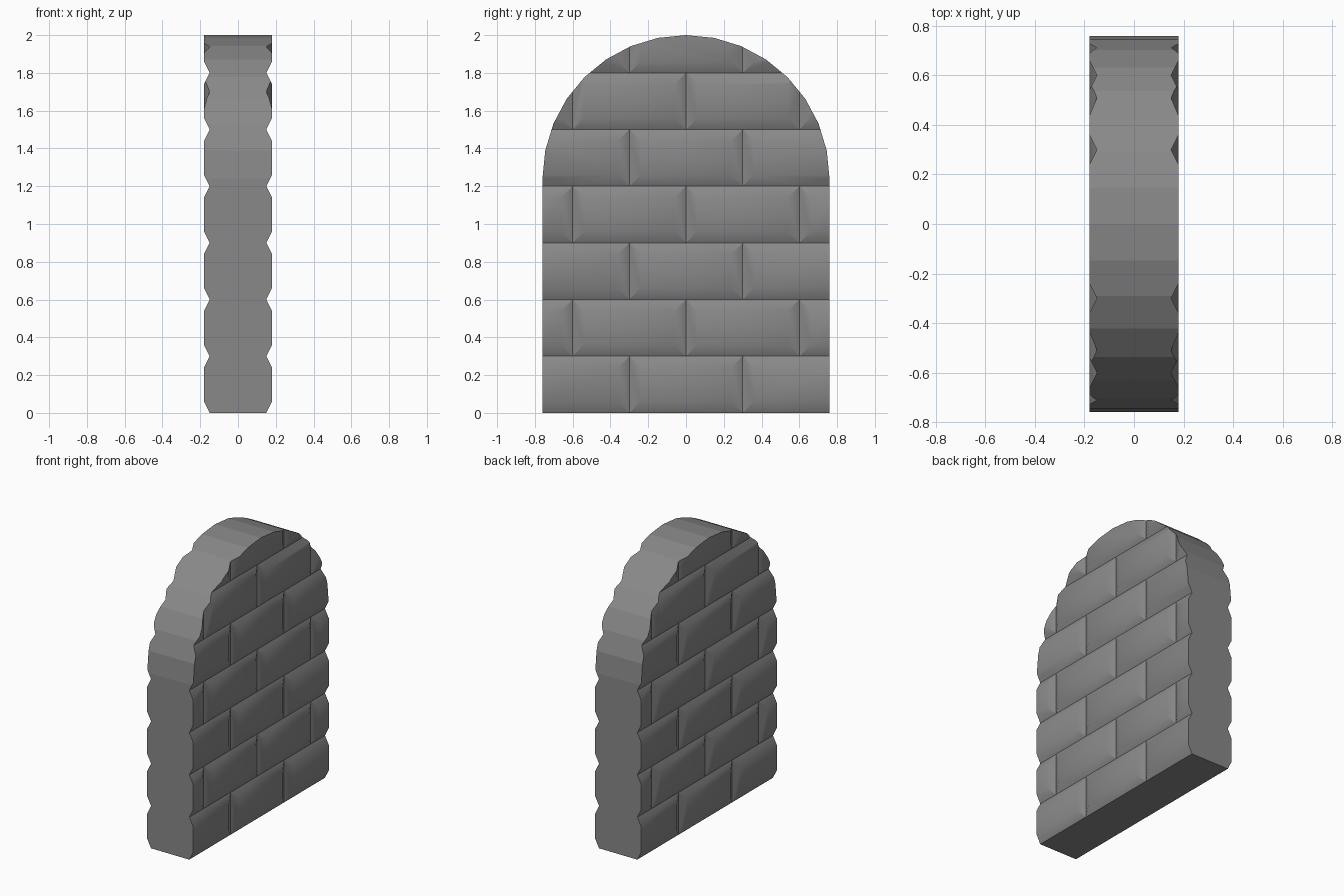
import bpy, bmesh, math

if "Cube" in bpy.data.objects:
    bpy.data.objects.remove(bpy.data.objects["Cube"])

W, SPRING, SEG = 0.76, 1.24, 16        # half width, arch spring height, arch sides
FACE, GROOVE, BEV = 0.18, 0.15, 0.06   # brick face, joint depth, bevel width
BW, BH = 0.6, 0.3                      # brick size


def add_brick(bm, yc, z0):
    """Raised brick face with bevels running down into the mortar joints."""
    y0, y1, z1 = yc - BW / 2, yc + BW / 2, z0 + BH
    v = lambda x, y, z: bm.verts.new((x, y, z))
    a, m0, b = [v(GROOVE, y, z0) for y in (y0, yc, y1)]
    d, m1, c = [v(GROOVE, y, z1) for y in (y0, yc, y1)]
    e, f, g, h = [v(FACE, y, z) for y, z in (
        (y0 + BEV, z0 + BEV), (y1 - BEV, z0 + BEV),
        (y1 - BEV, z1 - BEV), (y0 + BEV, z1 - BEV))]
    for loop in ((e, f, g, h), (a, m0, b, f, e), (b, c, g, f),
                 (c, m1, d, h, g), (d, a, e, h)):
        bm.faces.new(loop)


def cut(bm, point, normal):
    bmesh.ops.bisect_plane(bm, geom=bm.verts[:] + bm.edges[:] + bm.faces[:], dist=1e-5,
                           plane_co=point, plane_no=normal, clear_outer=True)


# Brick courses in running bond, larger than the outline
bm = bmesh.new()
for row in range(7):
    for i in range(-2, 3):
        add_brick(bm, BW * i + (BW / 2 if row % 2 else 0), row * BH)
bmesh.ops.remove_doubles(bm, verts=bm.verts, dist=1e-4)

# Trim to the straight sides and the faceted arch
cut(bm, (0, W, 0), (0, 1, 0))
cut(bm, (0, -W, 0), (0, -1, 0))
for i in range(SEG):
    t, n = math.pi * i / SEG, math.pi * (i + 0.5) / SEG
    cut(bm, (0, W * math.cos(t), SPRING + W * math.sin(t)), (0, math.cos(n), math.sin(n)))
bmesh.ops.remove_doubles(bm, verts=bm.verts, dist=1e-4)

# Edge thickness back to the middle plane
rim = [e for e in bm.edges if e.is_boundary]
geom = bmesh.ops.extrude_edge_only(bm, edges=rim)["geom"]
for v in geom:
    if isinstance(v, bmesh.types.BMVert):
        v.co.x = 0
bmesh.ops.recalc_face_normals(bm, faces=bm.faces)
bm.normal_update()
if max(bm.faces, key=lambda f: f.calc_center_median().x).normal.x < 0:
    bmesh.ops.reverse_faces(bm, faces=bm.faces)

mesh = bpy.data.meshes.new("brick_arch_slab")
bm.to_mesh(mesh)
bm.free()
slab = bpy.data.objects.new("brick_arch_slab", mesh)
bpy.context.collection.objects.link(slab)
bpy.context.view_layer.objects.active = slab
slab.select_set(True)

# Dark grey stone
stone = bpy.data.materials.new("dark_stone")
stone.diffuse_color = (0.25, 0.25, 0.25, 1)
stone.use_nodes = True
stone.node_tree.nodes["Principled BSDF"].inputs["Base Color"].default_value = stone.diffuse_color
mesh.materials.append(stone)

# Soft brick bevels, flat rim facets
bpy.ops.object.shade_smooth_by_angle(angle=math.radians(30))
for p in mesh.polygons:
    if abs(p.normal.x) < 0.05:
        p.use_smooth = False

# Other brick face
mirror = slab.modifiers.new("other_side", "MIRROR")
mirror.use_axis = (True, False, False)
mirror.use_clip = True
